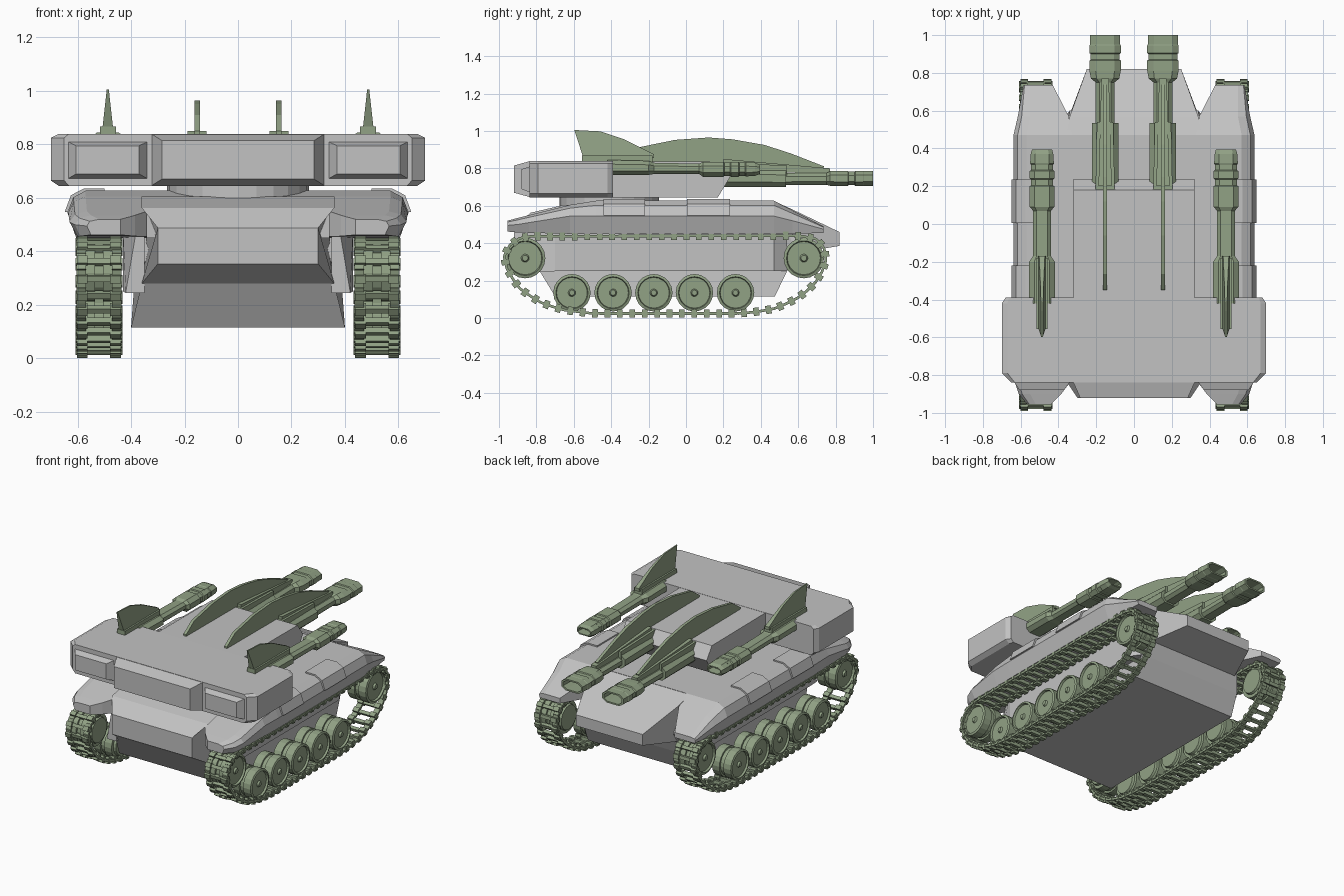
import bpy, bmesh, math
from mathutils import Matrix, Vector


def material(name, rgb):
    m = bpy.data.materials.new(name)
    m.diffuse_color = (*rgb, 1)
    return m


GREY = material("armour grey", (0.54, 0.54, 0.54))
GREEN = material("olive green", (0.285, 0.36, 0.235))


def finish(bm, name, mat, mirror=False):
    bmesh.ops.recalc_face_normals(bm, faces=bm.faces)
    me = bpy.data.meshes.new(name)
    bm.to_mesh(me)
    bm.free()
    me.materials.append(mat)
    ob = bpy.data.objects.new(name, me)
    bpy.context.collection.objects.link(ob)
    if mirror:
        ob.modifiers.new("mirror", 'MIRROR')
    return ob


def loft(name, rings, mat, mirror=False):
    """Skin equal-length rings of 3D points and cap both ends."""
    bm = bmesh.new()
    vs = [[bm.verts.new(p) for p in r] for r in rings]
    n = len(vs[0])
    for a, b in zip(vs, vs[1:]):
        for i in range(n):
            j = (i + 1) % n
            bm.faces.new((a[i], a[j], b[j], b[i]))
    bm.faces.new(vs[0])
    bm.faces.new(vs[-1])
    return finish(bm, name, mat, mirror)


def slab(name, profile, mat):
    """Symmetric body from a side profile of (y, z, half width)."""
    return loft(name, [[(s * w, y, z) for y, z, w in profile] for s in (-1, 1)], mat)


def frustum(name, a, b, mat, mirror=False):
    """Each end is (y, x0, x1, z0, z1)."""
    return loft(name, [[(x0, y, z0), (x1, y, z0), (x1, y, z1), (x0, y, z1)]
                       for y, x0, x1, z0, z1 in (a, b)], mat, mirror)


def gun(name, cx, sections):
    """Octagonal barrel from (y, half width, z low, z high) sections."""
    rings = []
    for y, w, lo, hi in sections:
        k, h = w * 0.6, (hi - lo) * 0.28
        rings.append([(cx + x, y, z) for x, z in (
            (-k, lo), (k, lo), (w, lo + h), (w, hi - h),
            (k, hi), (-k, hi), (-w, hi - h), (-w, lo + h))])
    loft(name, rings, GREEN, True)


def fin(name, cx, profile):
    """Blade from (y, z, half thickness) points."""
    loft(name, [[(cx + s * t, y, z) for y, z, t in profile] for s in (-1, 1)], GREEN, True)


# lower hull with wedge nose and sloped tail plate
slab("lower_hull", [
    (-0.70, 0.115, 0.40), (-0.80, 0.28, 0.36), (-0.92, 0.353, 0.30), (-0.92, 0.488, 0.30),
    (-0.83, 0.563, 0.36), (-0.65, 0.605, 0.36), (0.47, 0.605, 0.36),
    (0.60, 0.40, 0.34), (0.54, 0.25, 0.39), (0.475, 0.115, 0.40)], GREY)

# overhanging tail wedge
slab("tail_wedge", [(0.40, 0.36, 0.36), (0.40, 0.625, 0.36), (0.47, 0.625, 0.36),
                    (0.57, 0.58, 0.34), (0.82, 0.46, 0.25), (0.82, 0.385, 0.25),
                    (0.58, 0.345, 0.34)], GREY)

# hull side panels between the tracks
loft("hull_side_panel", [
    [(0.35, y, z0), (x, y, z0), (x + dx, y, z1), (0.35, y, z1)]
    for y, x, dx, z0, z1 in ((-0.80, 0.42, -0.05, 0.245, 0.54), (-0.70, 0.43, 0, 0.25, 0.48),
                             (0.47, 0.43, 0, 0.25, 0.48), (0.54, 0.38, 0, 0.25, 0.47))], GREY, True)


# upper hull deck and the fenders over the tracks
def deck(y, xi, xs, xo, xb, zt, zm, zb):
    return [(xi, y, zb), (xi, y, zt), (xs, y, zt), ((xs + xo) / 2 + 0.012, y, zt - (zt - zm) * 0.3),
            (xo, y, zm), (xb, y, zb)]


full = (0.57, 0.638, 0.605, 0.627, 0.545, 0.45)
loft("upper_deck", [deck(-0.62, 0.0, 0.57, 0.635, 0.60, 0.605, 0.545, 0.45),
                    deck(-0.48, 0.0, *full), deck(0.47, 0.0, *full)], GREY, True)
loft("front_fender", [deck(-0.62, 0.34, 0.57, 0.635, 0.60, 0.605, 0.545, 0.45),
                      deck(-0.84, 0.34, 0.565, 0.63, 0.60, 0.55, 0.51, 0.455),
                      deck(-0.90, 0.385, 0.55, 0.61, 0.59, 0.535, 0.50, 0.457),
                      deck(-0.955, 0.44, 0.52, 0.565, 0.55, 0.52, 0.495, 0.462)], GREY, True)
loft("rear_fender", [deck(0.47, 0.33, *full),
                     deck(0.57, 0.345, 0.55, 0.615, 0.59, 0.575, 0.52, 0.45),
                     deck(0.735, 0.43, 0.55, 0.585, 0.58, 0.49, 0.475, 0.455)], GREY, True)

# raised plates on the deck edge
for label, y0, y1 in (("front", -0.44, -0.22), ("rear", 0.005, 0.235)):
    loft(label + "_side_plate", [
        [(0.50, y, 0.60), (0.50, y, 0.636), (0.575, y, 0.636), (0.625, y, 0.61),
         (0.648, y, 0.548), (0.60, y, 0.545)] for y in (y0, y1)], GREY, True)

# turret ring
ring = [(0.265 * math.cos(a), -0.41 + 0.265 * math.sin(a))
        for a in [i * math.tau / 24 for i in range(24)]]
loft("turret_ring", [[(x, y, z) for x, y in ring] for z in (0.58, 0.66)], GREY)


# wide turret block with bevelled outer corners
def plan(inset, z):
    w, f = 0.70 - inset, inset * 0.6
    return [(-0.65 + f, -0.838, z), (0.65 - f, -0.838, z), (w, -0.79, z), (w, -0.42, z),
            (0.68 - f, -0.39, z), (-0.68 + f, -0.39, z), (-w, -0.42, z), (-w, -0.79, z)]


loft("turret_block", [plan(0.03, 0.645), plan(0, 0.665), plan(0, 0.825), plan(0.03, 0.84)], GREY)
frustum("turret_nose", (-0.83, -0.325, 0.325, 0.645, 0.84),
        (-0.92, -0.285, 0.285, 0.67, 0.815), GREY)
frustum("turret_pod", (-0.83, 0.335, 0.64, 0.67, 0.812),
        (-0.88, 0.37, 0.605, 0.69, 0.795), GREY, True)
slab("turret_rear", [(-0.45, 0.645, 0.32), (-0.45, 0.839, 0.32), (0.18, 0.835, 0.32),
                     (0.237, 0.755, 0.32), (0.17, 0.645, 0.32)], GREY)

# main guns: base, barrel, ribbed hollow muzzle
gun("main_gun", 0.153, [
    (0.15, 0.07, 0.70, 0.80), (0.535, 0.07, 0.70, 0.79), (0.535, 0.05, 0.71, 0.775),
    (0.75, 0.05, 0.712, 0.775), (0.77, 0.075, 0.707, 0.785), (0.81, 0.083, 0.705, 0.787),
    (0.865, 0.083, 0.705, 0.787), (0.87, 0.077, 0.71, 0.782), (0.90, 0.077, 0.71, 0.782),
    (0.905, 0.083, 0.705, 0.787), (0.945, 0.083, 0.705, 0.787), (0.95, 0.08, 0.707, 0.785),
    (1.0, 0.08, 0.707, 0.785), (1.0, 0.066, 0.717, 0.775), (0.90, 0.064, 0.719, 0.773)])
frustum("main_gun_shroud", (0.10, 0.10, 0.206, 0.77, 0.835),
        (0.54, 0.11, 0.196, 0.76, 0.815), GREEN, True)
frustum("main_gun_rail", (0.20, 0.118, 0.188, 0.80, 0.85),
        (0.77, 0.133, 0.173, 0.765, 0.80), GREEN, True)
fin("main_gun_fin", 0.153, [
    (-0.35, 0.83, 0.01), (-0.35, 0.85, 0.01), (-0.265, 0.91, 0.01), (-0.06, 0.952, 0.01),
    (0.12, 0.965, 0.01), (0.25, 0.955, 0.01), (0.42, 0.925, 0.01), (0.56, 0.88, 0.01),
    (0.74, 0.81, 0.01), (0.72, 0.78, 0.01), (0.20, 0.80, 0.01)])

# side guns: base, barrel, ribbed muzzle
gun("side_gun", 0.487, [
    (-0.42, 0.068, 0.765, 0.845), (-0.20, 0.068, 0.765, 0.84), (-0.17, 0.047, 0.77, 0.83),
    (0.07, 0.047, 0.77, 0.825), (0.09, 0.065, 0.755, 0.835), (0.20, 0.065, 0.755, 0.835),
    (0.205, 0.058, 0.76, 0.83), (0.235, 0.058, 0.76, 0.83), (0.24, 0.065, 0.755, 0.835),
    (0.28, 0.065, 0.755, 0.835), (0.285, 0.059, 0.76, 0.83), (0.315, 0.059, 0.76, 0.83),
    (0.32, 0.063, 0.757, 0.833), (0.37, 0.06, 0.76, 0.83), (0.395, 0.053, 0.77, 0.82),
    (0.395, 0.044, 0.777, 0.813), (0.34, 0.042, 0.78, 0.81)])
frustum("side_gun_mount", (-0.555, 0.457, 0.517, 0.83, 0.868),
        (-0.18, 0.457, 0.517, 0.83, 0.868), GREEN, True)
fin("side_gun_fin", 0.487, [
    (-0.55, 0.86, 0.02), (-0.597, 1.005, 0.004), (-0.46, 0.998, 0.005),
    (-0.33, 0.955, 0.008), (-0.17, 0.875, 0.015), (-0.17, 0.855, 0.02)])


# wheels, lathed around the x axis
def wheel(name, y, z, r):
    prof = [(0.435, 0.3), (0.435, 0.75), (0.45, 0.8), (0.45, 1), (0.505, 1), (0.505, 0.88),
            (0.535, 0.88), (0.535, 1), (0.59, 1), (0.595, 0.86), (0.582, 0.82),
            (0.582, 0.2), (0.594, 0.14)]
    loft(name, [[(x, y + r * f * math.cos(a), z + r * f * math.sin(a))
                 for a in [i * math.tau / 20 for i in range(20)]] for x, f in prof], GREEN, True)


for i, y in enumerate((-0.61, -0.39, -0.172, 0.045, 0.265)):
    wheel("road_wheel_%d" % (i + 1), y, 0.135, 0.10)
wheel("front_wheel", -0.86, 0.32, 0.108)
wheel("rear_wheel", 0.63, 0.32, 0.108)

# track links spaced evenly along a closed path
path = [Vector((0.52, y, z)) for y, z in (
    (-0.86, 0.437), (-0.93, 0.412), (-0.973, 0.33), (-0.955, 0.25), (-0.89, 0.158),
    (-0.79, 0.088), (-0.67, 0.045), (-0.5, 0.024), (0.3, 0.024), (0.46, 0.045),
    (0.58, 0.095), (0.68, 0.17), (0.738, 0.265), (0.753, 0.33), (0.733, 0.39),
    (0.69, 0.427), (0.6, 0.44))]
segs = list(zip(path, path[1:] + path[:1]))
total = sum((b - a).length for a, b in segs)
LINKS = 58
pitch = total / LINKS


def along(d):
    d %= total
    for a, b in segs:
        l = (b - a).length
        if d <= l:
            return a.lerp(b, d / l)
        d -= l
    return path[0].copy()


bm = bmesh.new()
for i in range(LINKS):
    p, q = along((i - 0.5) * pitch), along((i + 0.5) * pitch)
    d = q - p
    base = Matrix.Translation((p + q) / 2) @ Matrix.Rotation(math.atan2(d.z, d.y), 4, 'X')
    for x, w, l, t in ((0, 0.176, 0.022, 0.022), (-0.062, 0.04, 0.03, 0.044),
                       (0.062, 0.04, 0.03, 0.044), (-0.066, 0.036, pitch, 0.014),
                       (0.066, 0.036, pitch, 0.014)):
        m = base @ Matrix.Translation((x, 0, 0)) @ Matrix.Diagonal((w, l, t, 1))
        bmesh.ops.create_cube(bm, size=1, matrix=m)
finish(bm, "track", GREEN, True)
